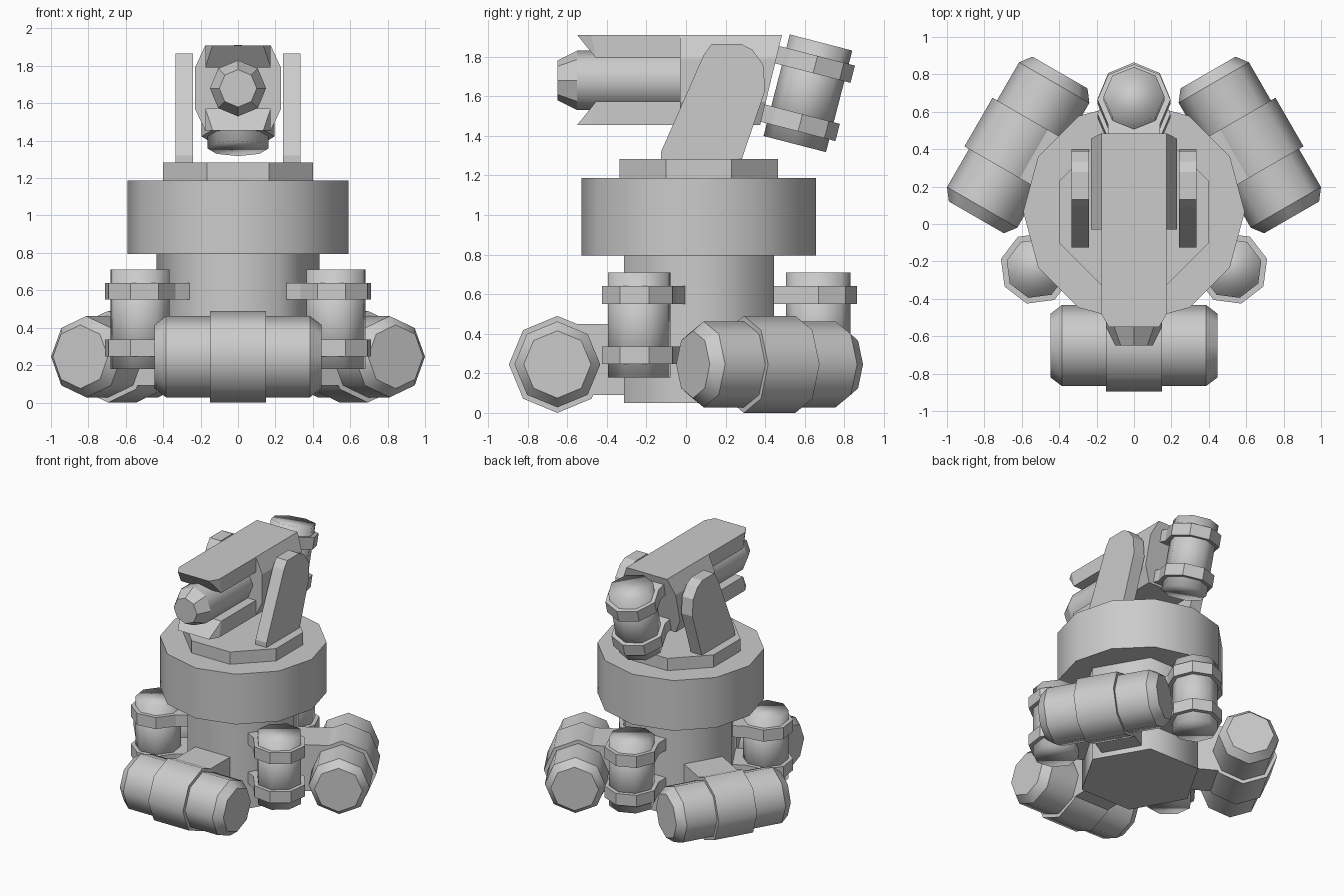
import bpy, bmesh
from math import radians, cos, sin, pi
from mathutils import Matrix

if "Cube" in bpy.data.objects:
    bpy.data.objects.remove(bpy.data.objects["Cube"])

T = Matrix.Translation
CENTRE = T((0, 0.065, 0))


def rot(deg, axis):
    return Matrix.Rotation(radians(deg), 4, axis)


def finish(name, bm, m=Matrix()):
    bmesh.ops.recalc_face_normals(bm, faces=bm.faces)
    me = bpy.data.meshes.new(name)
    bm.to_mesh(me)
    bm.free()
    ob = bpy.data.objects.new(name, me)
    ob.matrix_world = m
    bpy.context.collection.objects.link(ob)
    return ob


def lathe(name, profile, sides, m, phase=0, smooth=True, soft_caps=False):
    """Solid of revolution about local z; profile is (radius, height)."""
    bm = bmesh.new()
    rings = [[bm.verts.new((r * cos(2 * pi * i / sides + radians(phase)),
                            r * sin(2 * pi * i / sides + radians(phase)), h))
              for i in range(sides)] for r, h in profile]
    for a, b in zip(rings, rings[1:]):
        for i in range(sides):
            j = (i + 1) % sides
            bm.faces.new((a[i], a[j], b[j], b[i]))
    bm.faces.new(rings[0])
    bm.faces.new(rings[-1])
    for f in bm.faces:
        f.smooth = smooth
    if not soft_caps:
        for ring in rings:
            for i in range(sides):
                bm.edges.get((ring[i], ring[i - 1])).smooth = False
    return finish(name, bm, m)


def prism(name, outline, h0, h1, m):
    """Outline in local xy, extruded along local z."""
    bm = bmesh.new()
    lo = [bm.verts.new((x, y, h0)) for x, y in outline]
    hi = [bm.verts.new((x, y, h1)) for x, y in outline]
    bm.faces.new(lo)
    bm.faces.new(hi)
    for i in range(len(lo)):
        bm.faces.new((lo[i - 1], lo[i], hi[i], hi[i - 1]))
    return finish(name, bm, m)


def hull(name, half):
    """Convex solid, given the +x half of its points."""
    bm = bmesh.new()
    for x, y, z in half:
        bm.verts.new((x, y, z))
        bm.verts.new((-x, y, z))
    bmesh.ops.convex_hull(bm, input=bm.verts)
    bmesh.ops.dissolve_limit(bm, angle_limit=0.02, verts=bm.verts, edges=bm.edges)
    return finish(name, bm)


def canister(name, m):
    """Upright canister with two clamps reaching inward along local -x."""
    lathe(name, [(0.163, -0.265), (0.163, 0.265)], 8, m, soft_caps=True)
    clamp = [(0.195 * cos(radians(a)), 0.195 * sin(radians(a)))
             for a in range(-135, 136, 45)]
    clamp += [(-0.235, 0.138), (-0.235, -0.138)]
    for i, z in enumerate((-0.154, 0.15)):
        prism(f"{name}_clamp_{i}", clamp, z - 0.045, z + 0.045, m)


# Base column, wide ring and turntable plate
lathe("column", [(0.437, 0.05), (0.437, 0.85)], 6, CENTRE)
lathe("ring", [(0.592, 0.795), (0.592, 1.187)], 12, CENTRE)
lathe("turntable", [(0.433, 1.15), (0.433, 1.283)], 8, CENTRE, 22.5, smooth=False)

# Three horizontal barrel feet on brackets
for k, a in enumerate((-90, 30, 150)):
    base = CENTRE @ rot(a, 'Z')
    m = base @ T((0.715, 0, 0.245)) @ rot(90, 'X')
    lathe(f"foot_barrel_{k}", [(0.17, -0.447), (0.217, -0.385), (0.217, 0.385),
                               (0.17, 0.447)], 8, m)
    lathe(f"foot_band_{k}", [(0.245, -0.15), (0.245, 0.15)], 8, m)
    prism(f"foot_bracket_{k}", [(0.3, -0.15), (0.65, -0.15), (0.65, 0.15),
                                (0.3, 0.15)], 0.09, 0.45, base)

# Three upright canisters between the feet
for k, a in enumerate((-30, 90, 210)):
    canister(f"canister_{k}", CENTRE @ rot(a, 'Z') @ T((0.604, 0, 0.445)))

# Side arms carrying the head
arm = [(-0.126, 1.27), (-0.126, 1.32), (0.09, 1.81), (0.13, 1.865),
       (0.278, 1.865), (0.335, 1.835), (0.39, 1.76), (0.4, 1.63), (0.278, 1.27)]
YZ = Matrix(((0, 0, 1, 0), (1, 0, 0, 0), (0, 1, 0, 0), (0, 0, 0, 1)))
for side, x in (("left", -0.335), ("right", 0.24)):
    prism(f"arm_{side}", arm, x, x + 0.095, YZ)

# Head block with slanted back
section = [(0.175, 1.91), (0.23, 1.79), (0.23, 1.57), (0.175, 1.455)]
hull("head_block", [(x, -0.03, z) for x, z in section]
     + [(x, 0.485 - (1.91 - z) * 0.242, z) for x, z in section])

# Upper and lower jaw plates
for name, s in (("upper_plate", 1), ("lower_plate", -1)):
    outer, inner = 1.6825 + s * 0.2275, 1.6825 + s * 0.11
    hull(name, [(0.175, 0.3, outer), (0.175, -0.48, outer), (0.135, -0.55, outer),
                (0.175, 0.3, inner), (0.175, -0.455, inner)])

# Gun barrel between the plates
lathe("gun_barrel", [(0.15, -0.1), (0.15, 0.55)], 8,
      T((0, 0, 1.68)) @ rot(90, 'X'))
lathe("gun_tip", [(0.15, 0.55), (0.1, 0.65)], 8,
      T((0, 0, 1.68)) @ rot(90, 'X'), smooth=False)

# Tilted canister behind the head
canister("head_canister", T((0, 0.616, 1.615)) @ rot(-14.5, 'X') @ rot(90, 'Z'))
